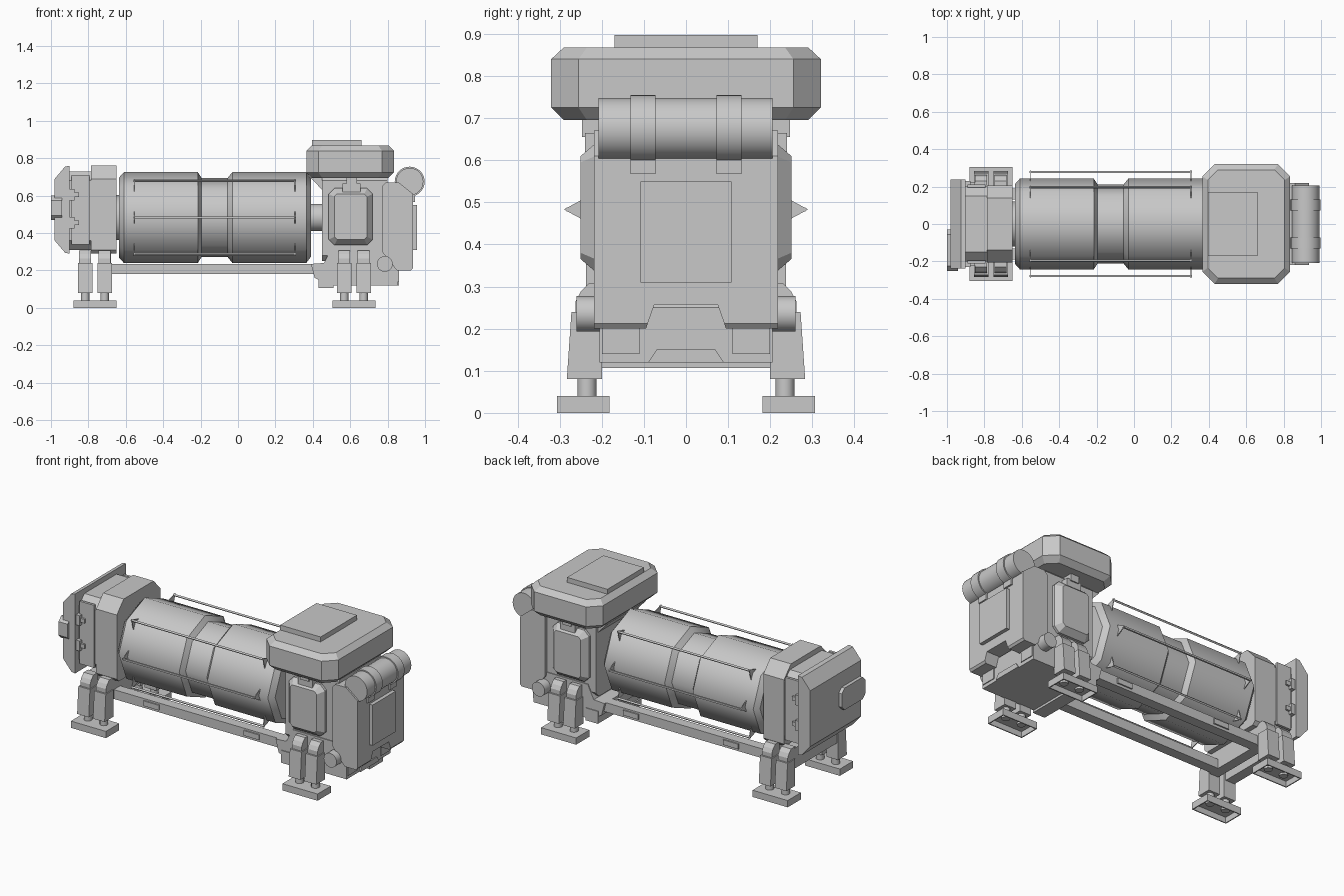
import bpy, bmesh, math
from mathutils import Vector

cube = bpy.data.objects.get("Cube")
if cube:
    bpy.data.objects.remove(cube)

grey = bpy.data.materials.new("plain_grey")
grey.use_nodes = True
grey.diffuse_color = (0.58, 0.58, 0.58, 1)
grey.node_tree.nodes["Principled BSDF"].inputs["Base Color"].default_value = (0.58, 0.58, 0.58, 1)


def loft(name, rings, smooth=False):
    """Skin a list of equal-length point rings and cap both ends."""
    bm = bmesh.new()
    loops = [[bm.verts.new(p) for p in ring] for ring in rings]
    n = len(loops[0])
    for a, b in zip(loops, loops[1:]):
        for i in range(n):
            j = (i + 1) % n
            bm.faces.new((a[i], a[j], b[j], b[i])).smooth = smooth
    bm.faces.new(loops[0])
    bm.faces.new(loops[-1])
    for loop in loops:  # keep ring edges crisp
        for i in range(n):
            bm.edges.get((loop[i], loop[(i + 1) % n])).smooth = not smooth
    bmesh.ops.recalc_face_normals(bm, faces=bm.faces)
    mesh = bpy.data.meshes.new(name)
    bm.to_mesh(mesh)
    bm.free()
    mesh.materials.append(grey)
    obj = bpy.data.objects.new(name, mesh)
    bpy.context.collection.objects.link(obj)
    return obj


def place(axis, pts, t):
    """Lift 2D points to 3D at distance t along an axis."""
    if axis == "x":
        return [Vector((t, a, b)) for a, b in pts]
    if axis == "y":
        return [Vector((a, t, b)) for a, b in pts]
    return [Vector((a, b, t)) for a, b in pts]


def prism(name, axis, pts, t0, t1):
    return loft(name, [place(axis, pts, t0), place(axis, pts, t1)])


def rect(a0, a1, b0, b1, c=0.0):
    """Rectangle, with cut corners when c is given."""
    if not c:
        return [(a0, b0), (a1, b0), (a1, b1), (a0, b1)]
    return [(a0 + c, b0), (a1 - c, b0), (a1, b0 + c), (a1, b1 - c),
            (a1 - c, b1), (a0 + c, b1), (a0, b1 - c), (a0, b0 + c)]


def box(name, x0, x1, y0, y1, z0, z1):
    return prism(name, "z", rect(x0, x1, y0, y1), z0, z1)


def circle(a, b, r, n):
    return [(a + r * math.cos(math.tau * i / n), b + r * math.sin(math.tau * i / n)) for i in range(n)]


def turned(name, axis, a, b, profile, n):
    """Round part from (distance, radius) pairs."""
    return loft(name, [place(axis, circle(a, b, r, n), t) for t, r in profile], True)


def rod(name, axis, a, b, r, t0, t1, n=24):
    return turned(name, axis, a, b, [(t0, r), (t1, r)], n)


# Main drum with a recessed waist, on two axles
MID = 0.483
turned("drum", "x", 0, MID, [(-0.635, 0.215), (-0.61, 0.243), (-0.215, 0.243), (-0.195, 0.212),
                             (-0.055, 0.212), (-0.03, 0.243), (0.365, 0.243), (0.39, 0.21)], 8)
rod("left_axle", "x", 0, MID, 0.12, -0.67, -0.62)
rod("right_axle", "x", 0, MID, 0.073, 0.37, 0.47)

# Handrails along the drum corners, on thin triangular brackets
for deg in (0, 45, 135, 180, 225, 315):
    a = math.radians(deg)
    out, side = Vector((0, math.cos(a), math.sin(a))), Vector((0, -math.sin(a), math.cos(a)))
    mid = Vector((0, 0, MID))
    section = [mid + out * (0.279 + u) + side * v for u, v in rect(-0.005, 0.005, -0.005, 0.005)]
    loft("handrail", [[p + Vector((x, 0, 0)) for p in section] for x in (-0.56, 0.31)])
    tri = [mid + out * 0.29, mid + out * 0.225 + side * 0.035, mid + out * 0.225 - side * 0.035]
    for x in (-0.557, 0.303):
        loft("rail_bracket", [[p + Vector((x + d, 0, 0)) for p in tri] for d in (0, 0.004)])

# Left end housing
roof = [(-0.205, 0.31), (-0.185, 0.29), (0.185, 0.29), (0.205, 0.31),
        (0.205, 0.69), (0.14, 0.76), (-0.14, 0.76), (-0.205, 0.69)]
prism("left_housing", "x", roof, -0.785, -0.65)
prism("left_housing_back", "x", rect(-0.2, 0.2, 0.31, 0.73, 0.05), -0.9, -0.78)
for x in (-0.82, -0.71):
    box("housing_crossbeam", x - 0.03, x + 0.03, -0.2, 0.2, 0.18, 0.3)
prism("end_plate", "y", [(-0.9, 0.29), (-0.9, 0.76), (-0.925, 0.755), (-0.98, 0.69),
                         (-0.98, 0.36), (-0.925, 0.295)], -0.238, 0.238)
prism("end_latch", "x", rect(-0.25, -0.03, 0.47, 0.6, 0.025), -1.0, -0.94)
for s in (-1, 1):
    box("housing_side_panel", -0.89, -0.795, s * 0.195, s * 0.21, 0.34, 0.71)
    for z in (0.455, 0.605):
        box("hinge", -0.91, -0.875, s * 0.19, s * 0.23, z - 0.03, z + 0.03)
        box("hinge_pin", -0.88, -0.85, s * 0.19, s * 0.222, z - 0.012, z + 0.012)

# Base beams
for s in (-1, 1):
    box("base_beam", -0.7, 0.47, s * 0.13, s * 0.19, 0.18, 0.235)
    for x in (-0.43, 0.225):
        box("beam_clip", x - 0.05, x + 0.05, s * 0.185, s * 0.198, 0.195, 0.225)

# Tower core, its lower skirt and the bracket under the hood
prism("tower_core", "x", rect(-0.2, 0.2, 0.25, 0.71, 0.03), 0.45, 0.8)
prism("tower_skirt", "y", [(0.39, 0.235), (0.41, 0.16), (0.5, 0.12), (0.855, 0.12), (0.855, 0.25),
                           (0.78, 0.32), (0.5, 0.32), (0.46, 0.24)], -0.205, 0.205)
prism("hood_bracket", "y", [(0.385, 0.7), (0.46, 0.7), (0.46, 0.62)], -0.18, 0.18)
box("skirt_crossbar", 0.43, 0.51, -0.21, 0.21, 0.107, 0.18)
for s in (-1, 1):
    box("skirt_end_plate", 0.85, 0.86, s * 0.11, s * 0.2, 0.14, 0.2)
    rod("side_bolt", "y", 0.785, 0.235, 0.042, s * 0.15, s * 0.26)
    # Cut-cornered side canister with its filler neck
    loft("side_canister", [place("y", rect(0.485, 0.72, 0.335, 0.64, 0.03), s * 0.15),
                           place("y", rect(0.485, 0.72, 0.335, 0.64, 0.03), s * 0.215),
                           place("y", rect(0.515, 0.69, 0.365, 0.61, 0.015), s * 0.25)])
    box("canister_neck", 0.56, 0.655, s * 0.18, s * 0.24, 0.62, 0.665)
    box("canister_cap", 0.58, 0.635, s * 0.18, s * 0.247, 0.655, 0.7)

# Right end panel with a notch cut in its lower edge, and a hatch
prism("right_panel", "y", [(0.77, 0.3), (0.805, 0.257), (0.935, 0.257), (0.935, 0.61),
                           (0.86, 0.67), (0.79, 0.67), (0.77, 0.65)], -0.218, 0.218)
for s in (-1, 1):
    loft("right_panel_foot", [place("z", rect(0.85, 0.925, s * 0.095, s * 0.218), 0.2),
                              place("z", rect(0.84, 0.935, s * 0.091, s * 0.218), 0.212),
                              place("z", rect(0.805, 0.935, s * 0.075, s * 0.218), 0.257)])
box("right_hatch", 0.93, 0.957, -0.108, 0.108, 0.31, 0.55)
prism("skirt_notch", "x", [(-0.09, 0.12), (0.09, 0.12), (0.07, 0.15), (-0.07, 0.15)], 0.85, 0.862)

# Strapped cylinder across the right end
rod("cross_cylinder", "y", 0.918, 0.675, 0.073, -0.208, 0.205, 32)
for s in (-1, 1):
    rod("cylinder_strap", "y", 0.918, 0.675, 0.08, s * 0.072, s * 0.132, 32)
    box("strap_tail", 0.9, 0.945, s * 0.072, s * 0.132, 0.567, 0.66)

# Hood with bevelled rims and a flat cap
loft("hood", [place("z", rect(0.365 + d, 0.835 - d, d - 0.32, 0.32 - d, c), z)
              for z, d, c in ((0.695, 0.03, 0.055), (0.725, 0, 0.065), (0.84, 0, 0.065), (0.868, 0.03, 0.055))])
box("hood_cap", 0.395, 0.66, -0.17, 0.17, 0.86, 0.897)

# Four paired legs with rounded tops and hollow feet
for s in (-1, 1):
    for cx in (-0.765, 0.62):
        x0, x1, y0, y1 = cx - 0.115, cx + 0.115, s * 0.182, s * 0.306
        w = s * 0.006
        hollow = rect(x0 + 0.006, x1 - 0.006, y0 + w, y1 - w)
        rim = rect(x0, x1, y0, y1)
        loft("foot", [place("z", pts, z) for pts, z in ((hollow, 0.033), (hollow, 0), (rim, 0), (rim, 0.04))])
        for x in (cx - 0.052, cx + 0.052):
            rod("leg_piston", "z", x, s * 0.235, 0.023, 0.022, 0.1, 12)
            lower = [(0.2, 0.08), (0.283, 0.08), (0.272, 0.24), (0.2, 0.24)]
            upper = [(0.19, 0.23), (0.262, 0.23), (0.262, 0.265), (0.25, 0.288), (0.23, 0.308), (0.19, 0.308)]
            prism("leg_lower", "x", [(s * y, z) for y, z in lower], x - 0.038, x + 0.038)
            prism("leg_upper", "x", [(s * y, z) for y, z in upper], x - 0.032, x + 0.032)
